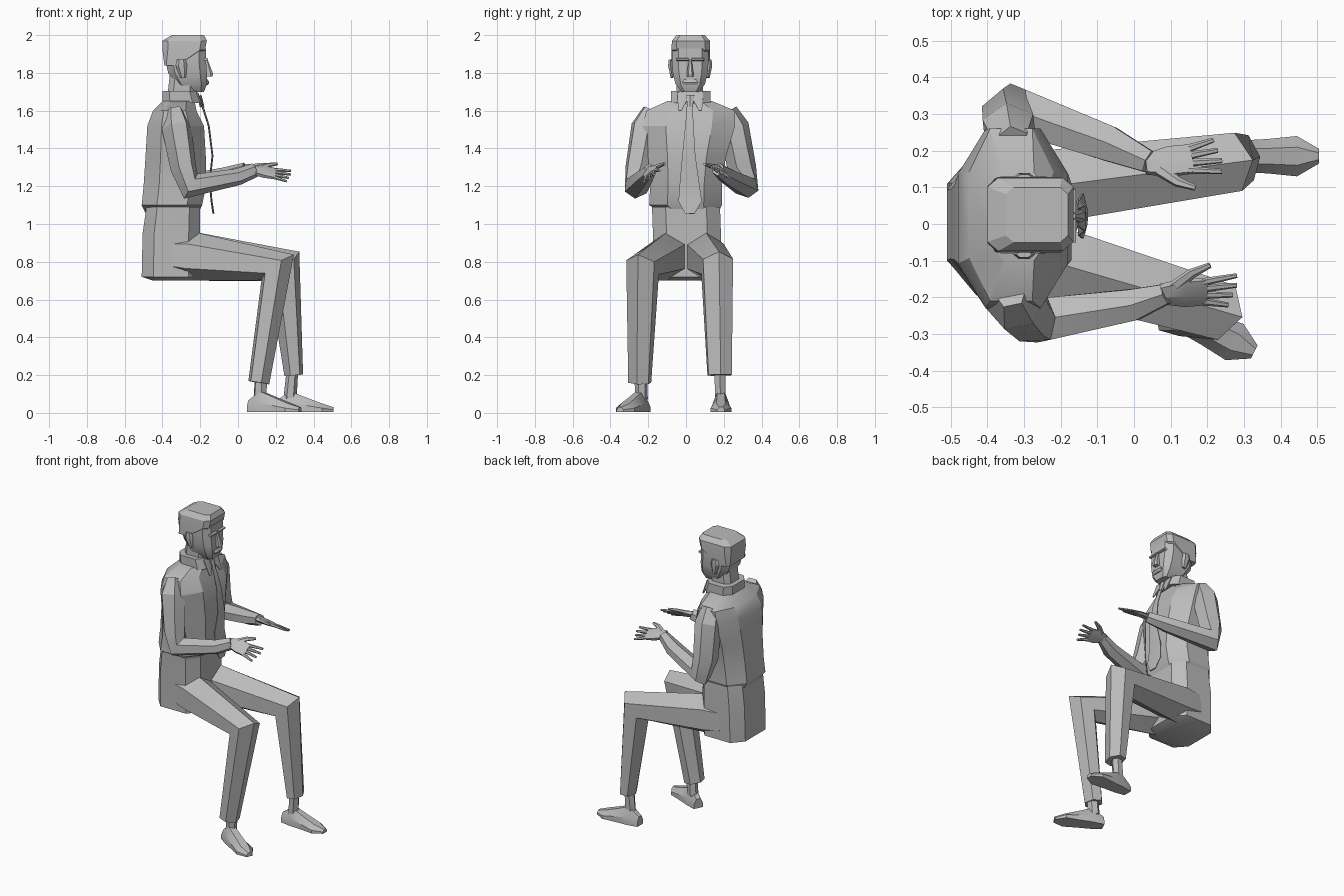
import bpy
import bmesh
import math
from mathutils import Vector

default_cube = bpy.data.objects.get("Cube")
if default_cube:
    bpy.data.objects.remove(default_cube, do_unlink=True)

# One plain grey for the whole figure
grey = bpy.data.materials.new("plain_grey")
grey.use_nodes = True
grey.diffuse_color = (.5, .5, .5, 1)
grey.node_tree.nodes["Principled BSDF"].inputs["Base Color"].default_value = grey.diffuse_color

UP = Vector((0, 0, 1))
ACROSS = Vector((0, 1, 0))
HEXAGON = [(0, 1), (1, .5), (1, -.5), (0, -1), (-1, -.5), (-1, .5)]
parts = []


def loft(name, rings):
    """Skin a closed surface over rings that share a point count."""
    bm = bmesh.new()
    loops = [[bm.verts.new(point) for point in ring] for ring in rings]
    count = len(loops[0])
    for lower, upper in zip(loops, loops[1:]):
        for i in range(count):
            j = (i + 1) % count
            bm.faces.new((lower[i], lower[j], upper[j], upper[i]))
    bm.faces.new(loops[0])
    bm.faces.new(loops[-1])
    bmesh.ops.recalc_face_normals(bm, faces=bm.faces)
    mesh = bpy.data.meshes.new(name)
    bm.to_mesh(mesh)
    bm.free()
    mesh.materials.append(grey)
    part = bpy.data.objects.new(name, mesh)
    bpy.context.collection.objects.link(part)
    parts.append(part)
    return part


def stack(name, levels, corner):
    """Chamfered boxes stacked upward: height, back, front, right, left."""
    c = corner
    outline = [(1, c), (c, 1), (-c, 1), (-1, c), (-1, -c), (-c, -1), (c, -1), (1, -c)]
    rings = []
    for z, back, front, right, left in levels:
        mid_x, mid_y = (back + front) / 2, (left + right) / 2
        half_x, half_y = (front - back) / 2, (left - right) / 2
        rings.append([(mid_x + u * half_x, mid_y + v * half_y, z) for u, v in outline])
    return loft(name, rings)


def tube(name, stations, side):
    """Six-sided limb through stations of x, y, z, half width, half depth."""
    points = [Vector(station[:3]) for station in stations]
    steps = [(b - a).normalized() for a, b in zip(points, points[1:])]
    rings = []
    for i, (point, station) in enumerate(zip(points, stations)):
        along = (steps[max(i - 1, 0)] + steps[min(i, len(steps) - 1)]).normalized()
        wide = (side - along * side.dot(along)).normalized()
        deep = along.cross(wide)
        width, depth = station[3:]
        rings.append([point + wide * u * width + deep * v * depth for u, v in HEXAGON])
    return loft(name, rings)


def lateral(x, y):
    return UP.cross(Vector((x, y, 0))).normalized()


def hand(label, wrist, forward, thumbward):
    """Flat palm, four spread fingers and a thumb."""
    wrist, forward, thumbward = Vector(wrist), Vector(forward).normalized(), Vector(thumbward).normalized()

    def digit(name, path):
        stations = [(*(wrist + forward * f + thumbward * t), w, d) for f, t, w, d in path]
        tube(label + "_" + name, stations, thumbward)

    digit("palm", [(-.02, 0, .027, .02), (.05, 0, .042, .018), (.11, 0, .042, .012)])
    names = ("little_finger", "ring_finger", "middle_finger", "index_finger")
    for i, name in enumerate(names):
        offset = (i - 1.5) * .022
        reach = .17 + .012 * min(i, 2)
        digit(name, [(.1, offset, .01, .01), (reach, offset * 1.5, .006, .006)])
    digit("thumb", [(.02, .02, .018, .014), (.07, .065, .013, .011), (.12, .09, .007, .007)])


def foot(label, heel, direction):
    """Wedge shoe with a flat sole, running from heel to toe."""
    heel, direction = Vector(heel), Vector(direction).normalized()
    side = UP.cross(direction)
    rings = []
    for run, width, height in [(0, .03, .06), (.07, .042, .11), (.16, .047, .075),
                               (.24, .055, .045), (.3, .02, .025)]:
        base = heel + direction * run
        rings.append([base - side * width, base + side * width,
                      base + side * width + UP * height * .45, base + side * width * .45 + UP * height,
                      base - side * width * .45 + UP * height, base - side * width + UP * height * .45])
    loft(label + "_shoe", rings)


# Trunk
stack("trouser_seat", [(.7, -.45, -.24, -.13, .13), (.72, -.51, -.2, -.17, .18),
                       (.95, -.505, -.2, -.175, .185), (1.09, -.485, -.2, -.18, .18)], .6)
stack("shirt_body", [(1.06, -.49, -.21, -.13, .17), (1.1, -.51, -.19, -.195, .19),
                     (1.2, -.5, -.17, -.19, .19), (1.35, -.49, -.17, -.2, .21),
                     (1.52, -.48, -.18, -.23, .26), (1.6, -.45, -.22, -.21, .26),
                     (1.65, -.4, -.23, -.1, .14)], .5)
stack("collar", [(1.64, -.4, -.2, -.08, .13), (1.705, -.4, -.22, -.08, .13)], .6)
stack("neck", [(1.62, -.38, -.23, -.05, .09), (1.8, -.36, -.22, -.05, .09)], .6)

# Head and hair
stack("head", [(1.7, -.27, -.18, -.025, .07), (1.74, -.33, -.165, -.055, .1),
               (1.8, -.37, -.165, -.07, .115), (1.87, -.385, -.17, -.075, .12),
               (1.93, -.385, -.17, -.075, .12)], .65)
stack("hair", [(1.84, -.39, -.31, -.076, .124), (1.92, -.4, -.175, -.078, .128),
               (1.97, -.4, -.165, -.074, .126), (2, -.35, -.18, -.05, .1)], .75)
stack("nose", [(1.78, -.18, -.135, .005, .039), (1.795, -.18, -.132, .004, .04),
               (1.87, -.18, -.16, .014, .03)], .5)
stack("mouth", [(1.735, -.18, -.16, -.015, .059), (1.75, -.18, -.152, -.02, .064),
                (1.765, -.18, -.16, -.01, .054)], .6)
for label, sign in (("left", 1), ("right", -1)):
    y = .022 + sign * .04
    tube(label + "_brow", [(-.17, y - .032, 1.872, .012, .008), (-.17, y + .032, 1.872, .012, .008)],
         Vector((1, 0, 0)))
    y = .022 + sign * .095
    tube(label + "_ear", [(-.29, y, 1.775, .008, .015), (-.3, y + sign * .01, 1.84, .012, .03),
                          (-.3, y + sign * .01, 1.87, .008, .022)], ACROSS)
    y = .022 + sign * .035
    tube(label + "_collar_point", [(-.215, y, 1.69, .035, .006),
                                   (-.18, y + sign * .02, 1.6, .008, .005)], ACROSS)

# Tie
tube("tie_knot", [(-.205, .022, 1.68, .022, .012), (-.19, .022, 1.62, .014, .012)], ACROSS)
tube("tie", [(-.19, .02, 1.63, .015, .005), (-.155, .018, 1.52, .022, .005),
             (-.135, .015, 1.36, .035, .005), (-.15, .018, 1.23, .05, .005),
             (-.14, .022, 1.12, .062, .005), (-.13, .02, 1.055, .025, .005)], ACROSS)

# Arms and hands
tube("right_arm", [(-.34, -.17, 1.59, .06, .05), (-.325, -.215, 1.51, .07, .08),
                   (-.29, -.25, 1.3, .065, .07), (-.25, -.262, 1.2, .058, .075),
                   (0, -.22, 1.25, .043, .045), (.09, -.19, 1.285, .027, .038)], lateral(.33, .07))
tube("left_arm", [(-.34, .21, 1.59, .06, .05), (-.34, .255, 1.51, .07, .08),
                  (-.35, .295, 1.3, .068, .07), (-.33, .315, 1.2, .062, .075),
                  (-.07, .22, 1.255, .048, .045), (.04, .17, 1.29, .03, .036)], lateral(.37, -.15))
hand("right", (.09, -.19, 1.285), (.2, .01, -.035), (0, .8, .6))
hand("left", (.05, .165, 1.295), (.25, .03, -.04), (0, -.9, .45))

# Legs, ankles and shoes
tube("right_leg", [(-.38, -.07, .84, .09, .11), (-.25, -.095, .83, .1, .13),
                   (.21, -.23, .77, .078, .112), (.11, -.245, .16, .055, .058)], lateral(.46, -.13))
tube("left_leg", [(-.38, .09, .84, .09, .11), (-.25, .1, .83, .1, .13),
                  (.245, .165, .775, .08, .112), (.295, .178, .2, .062, .05)], lateral(.5, .06))
tube("right_ankle", [(.125, -.24, .22, .03, .036), (.115, -.235, .07, .028, .036)], lateral(.46, -.2))
tube("left_ankle", [(.29, .18, .25, .03, .03), (.275, .182, .07, .028, .035)], ACROSS)
foot("right", (.06, -.215, .005), (.27, -.135, 0))
foot("left", (.205, .185, .005), (1, 0, 0))

# Soft shading on shallow bends, crisp edges elsewhere
bpy.ops.object.select_all(action="DESELECT")
for part in parts:
    part.select_set(True)
bpy.context.view_layer.objects.active = parts[0]
bpy.ops.object.shade_smooth_by_angle(angle=math.radians(25))
